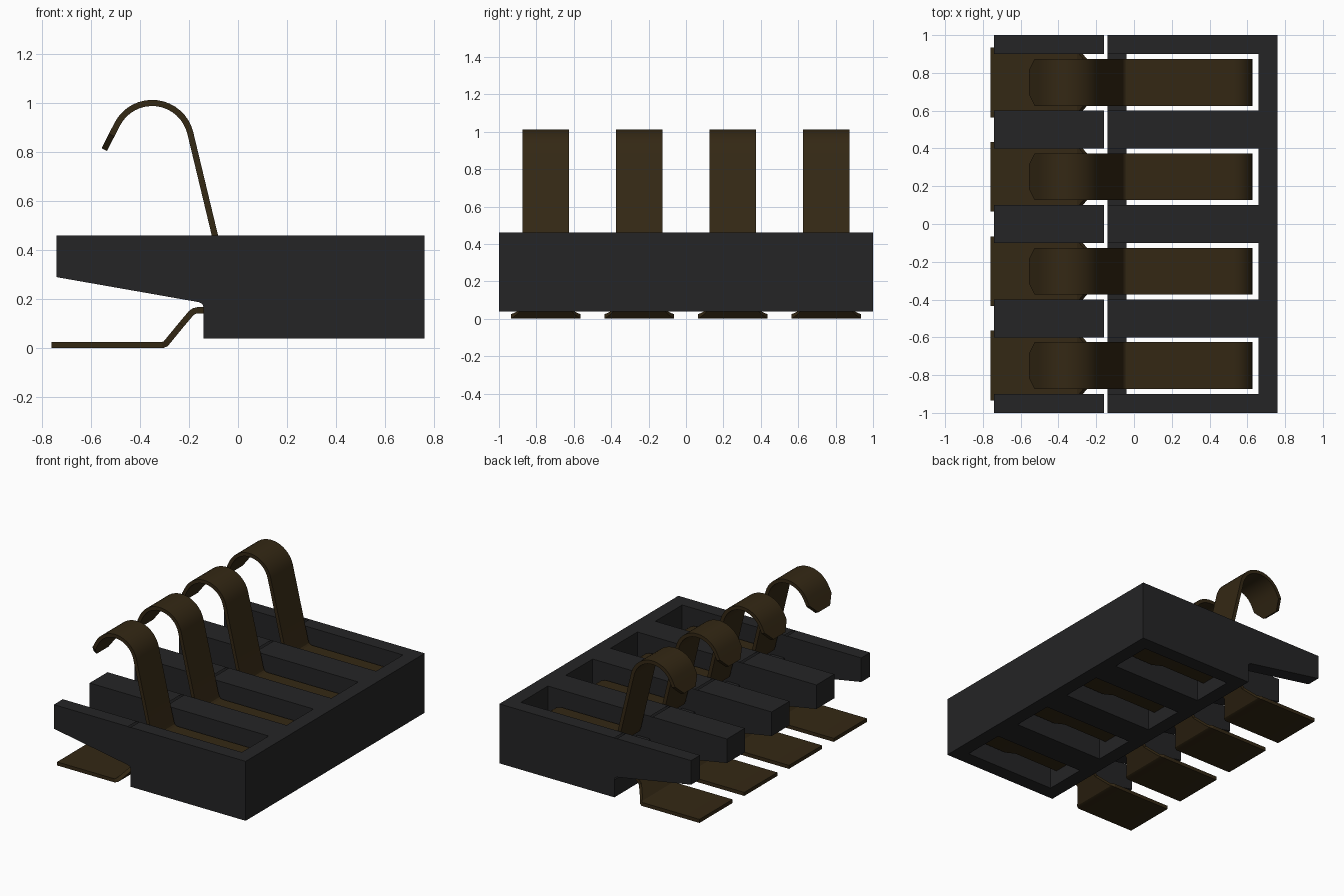
import bpy, bmesh, math
from mathutils import Vector

cube = bpy.data.objects.get("Cube")
if cube:
    bpy.data.objects.remove(cube, do_unlink=True)


def material(name, rgb):
    m = bpy.data.materials.new(name)
    m.use_nodes = True
    m.diffuse_color = (*rgb, 1)
    b = m.node_tree.nodes["Principled BSDF"]
    b.inputs["Base Color"].default_value = (*rgb, 1)
    b.inputs["Roughness"].default_value = 0.6
    return m


black = material("black plastic", (0.018, 0.018, 0.019))
bronze = material("dark bronze", (0.034, 0.021, 0.007))


def finish(bm, name, mat):
    bmesh.ops.recalc_face_normals(bm, faces=bm.faces)
    me = bpy.data.meshes.new(name)
    bm.to_mesh(me)
    bm.free()
    me.materials.append(mat)
    ob = bpy.data.objects.new(name, me)
    bpy.context.collection.objects.link(ob)
    return ob


def prism(bm, profile, y0, y1, skip=()):
    """Extrude an x-z profile along y, leaving out the listed side faces."""
    a = [bm.verts.new((x, y0, z)) for x, z in profile]
    b = [bm.verts.new((x, y1, z)) for x, z in profile]
    bm.faces.new(a)
    bm.faces.new(b[::-1])
    n = len(profile)
    for i in range(n):
        if i not in skip:
            j = (i + 1) % n
            bm.faces.new((a[i], b[i], b[j], a[j]))


def rect(x0, x1, z0, z1):
    return [(x0, z0), (x1, z0), (x1, z1), (x0, z1)]


# Housing: five ribs with a narrow slot, joined by an end bar and cross blocks
rib = [(-0.74, 0.46), (-0.74, 0.29), (-0.16, 0.188), (-0.145, 0.18),
       (-0.14, 0.165), (-0.14, 0.04), (0.76, 0.04), (0.76, 0.46),
       (-0.14, 0.46), (-0.16, 0.46)]
slot_faces = (2, 3, 8)
bm = bmesh.new()
for y0, y1 in ((-1, -0.9), (-0.6, -0.4), (-0.1, 0.1), (0.4, 0.6), (0.9, 1)):
    prism(bm, rib, y0, y1, slot_faces)
centres = (-0.75, -0.25, 0.25, 0.75)
for c in centres:
    prism(bm, rect(0.66, 0.76, 0.04, 0.46), c - 0.15, c + 0.15)
    prism(bm, rect(-0.14, -0.04, 0.04, 0.30), c - 0.15, c + 0.15)
finish(bm, "housing", black)


# Spring contact: centre line as (x, z, half width) from the tip to the foot
def arc(cx, cz, r, a0, a1, n, w):
    out = []
    for i in range(n + 1):
        t = math.radians(a0 + (a1 - a0) * i / n)
        out.append((cx + r * math.cos(t), cz + r * math.sin(t), w))
    return out


W, NECK, FOOT = 0.124, 0.09, 0.185
path = [(-0.545, 0.81, 0.065), (-0.515, 0.869, W)]
path += arc(-0.35, 0.84, 0.16, 153, 13.5, 16, W)
path += [(-0.075, 0.38, W), (-0.066, 0.356, W), (-0.05, 0.343, W), (-0.03, 0.34, W)]
path += arc(0.525, 0.25, 0.09, 90, -90, 12, W)
path += [(0.37, 0.158, W), (0.31, 0.157, NECK), (-0.165, 0.155, NECK),
         (-0.18, 0.151, NECK), (-0.192, 0.142, NECK), (-0.23, 0.097, NECK),
         (-0.285, 0.03, FOOT - 0.03), (-0.295, 0.018, FOOT - 0.01),
         (-0.31, 0.0125, FOOT), (-0.76, 0.0125, FOOT)]


def ribbon(bm, path, t):
    """Sweep a flat strip of thickness t with mitred corners."""
    pts = [Vector((x, z)) for x, z, w in path]
    rings = []
    for i, p in enumerate(pts):
        d0 = (p - pts[max(i - 1, 0)]).normalized()
        d1 = (pts[min(i + 1, len(pts) - 1)] - p).normalized()
        d = (d0 + d1).normalized()
        ref = d1 if d1.length else d0
        nrm = Vector((-d.y, d.x)) * (t / 2 / max(d.dot(ref), 0.5))
        w = path[i][2]
        rings.append([bm.verts.new((p.x + s * nrm.x, y, p.y + s * nrm.y))
                      for s, y in ((1, -w), (1, w), (-1, w), (-1, -w))])
    for a, b in zip(rings, rings[1:]):
        for k in range(4):
            j = (k + 1) % 4
            bm.faces.new((a[k], a[j], b[j], b[k]))
    bm.faces.new(rings[0])
    bm.faces.new(rings[-1][::-1])


bm = bmesh.new()
ribbon(bm, path, 0.025)
first = finish(bm, "spring_contact_1", bronze)
bpy.ops.object.select_all(action='DESELECT')
first.select_set(True)
bpy.context.view_layer.objects.active = first
bpy.ops.object.shade_smooth_by_angle(angle=math.radians(30))

# Remaining contacts share the same mesh
first.location.y = centres[0]
for i, c in enumerate(centres[1:], 2):
    ob = first.copy()
    ob.name = f"spring_contact_{i}"
    ob.location.y = c
    bpy.context.collection.objects.link(ob)
